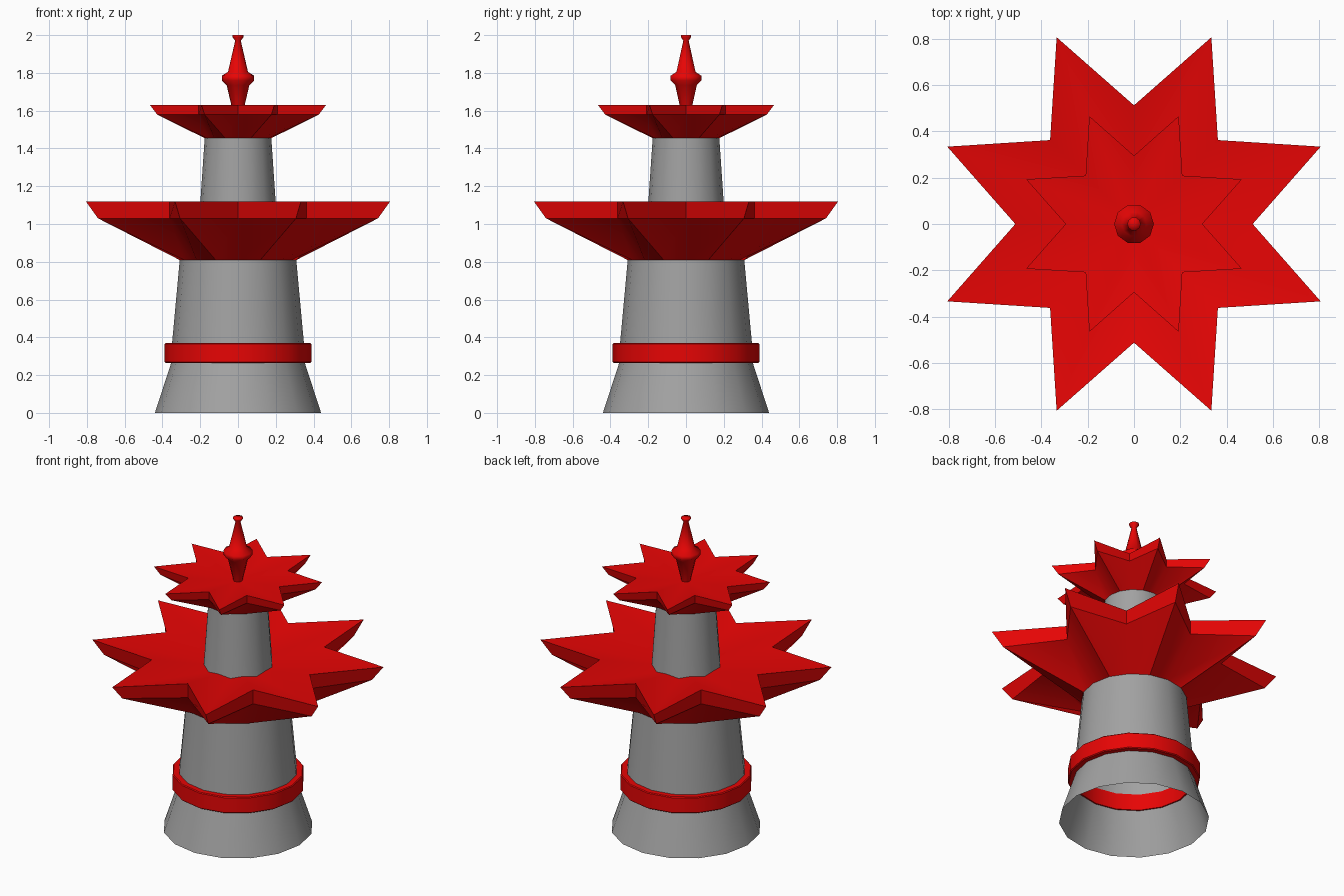
import bpy, bmesh, math

SIDES = 16

cube = bpy.data.objects.get("Cube")
if cube:
    bpy.data.objects.remove(cube, do_unlink=True)


def material(name, rgb):
    mat = bpy.data.materials.new(name)
    mat.use_nodes = True
    color = (*rgb, 1)
    mat.diffuse_color = color
    mat.node_tree.nodes["Principled BSDF"].inputs["Base Color"].default_value = color
    return mat


red = material("red", (0.82, 0.0015, 0.0015))
grey = material("grey", (0.36, 0.36, 0.36))


def lathe(name, mat, rings, sides=SIDES, closed=False, top_z=None, sharp=30):
    """Skin rings given as (z, radius of even corners, radius of odd corners)."""
    bm = bmesh.new()
    loops = []
    for z, even, odd in rings:
        loop = []
        for i in range(sides):
            a = math.tau * i / sides
            r = odd if i % 2 else even
            loop.append(bm.verts.new((r * math.cos(a), r * math.sin(a), z)))
        loops.append(loop)
    pairs = list(zip(loops, loops[1:]))
    if closed:
        pairs.append((loops[-1], loops[0]))
    for low, high in pairs:
        for i in range(sides):
            j = (i + 1) % sides
            bm.faces.new((low[i], low[j], high[j], high[i]))
    # Fan the top to a centre point
    if top_z is not None:
        centre = bm.verts.new((0, 0, top_z))
        for i in range(sides):
            bm.faces.new((loops[-1][i], loops[-1][(i + 1) % sides], centre))
    mesh = bpy.data.meshes.new(name)
    bm.to_mesh(mesh)
    bm.free()
    mesh.materials.append(mat)
    obj = bpy.data.objects.new(name, mesh)
    bpy.context.collection.objects.link(obj)
    bpy.ops.object.select_all(action="DESELECT")
    obj.select_set(True)
    bpy.context.view_layer.objects.active = obj
    bpy.ops.object.shade_smooth_by_angle(angle=math.radians(sharp))


def round_part(name, mat, profile, **options):
    lathe(name, mat, [(z, r, r) for z, r in profile], **options)


def star_roof(name, bottom, rim, top, dip, base_r, valley_r, tip_r):
    """Star whose points taper down to a round foot and whose top dips inward."""
    lathe(name, red, [
        (bottom, base_r, base_r),
        (rim, valley_r, tip_r * 0.92),
        (top, valley_r, tip_r),
    ], top_z=dip, sharp=38)


# Hollow tower walls, open at the foot
round_part("flared_base", grey, [(0, 0.44), (0.27, 0.352)])
round_part("lower_tower", grey, [(0.37, 0.349), (0.815, 0.308)])
round_part("upper_tower", grey, [(1.05, 0.204), (1.46, 0.176)])

# Band that joins the base to the tower
round_part("band", red, [(0.265, 0.345), (0.265, 0.383), (0.27, 0.388),
                         (0.365, 0.388), (0.37, 0.383), (0.37, 0.345)], closed=True)

# Star-shaped roofs
star_roof("lower_roof", 0.81, 1.03, 1.12, 1.03, 0.31, 0.512, 0.872)
star_roof("upper_roof", 1.455, 1.58, 1.63, 1.59, 0.178, 0.295, 0.504)

# Spire
round_part("spire", red, [
    (1.58, 0.024), (1.735, 0.06), (1.76, 0.086), (1.785, 0.086),
    (1.805, 0.053), (1.97, 0.015), (1.99, 0.029), (2.0, 0.029),
], sides=10, top_z=2.0, sharp=100)
